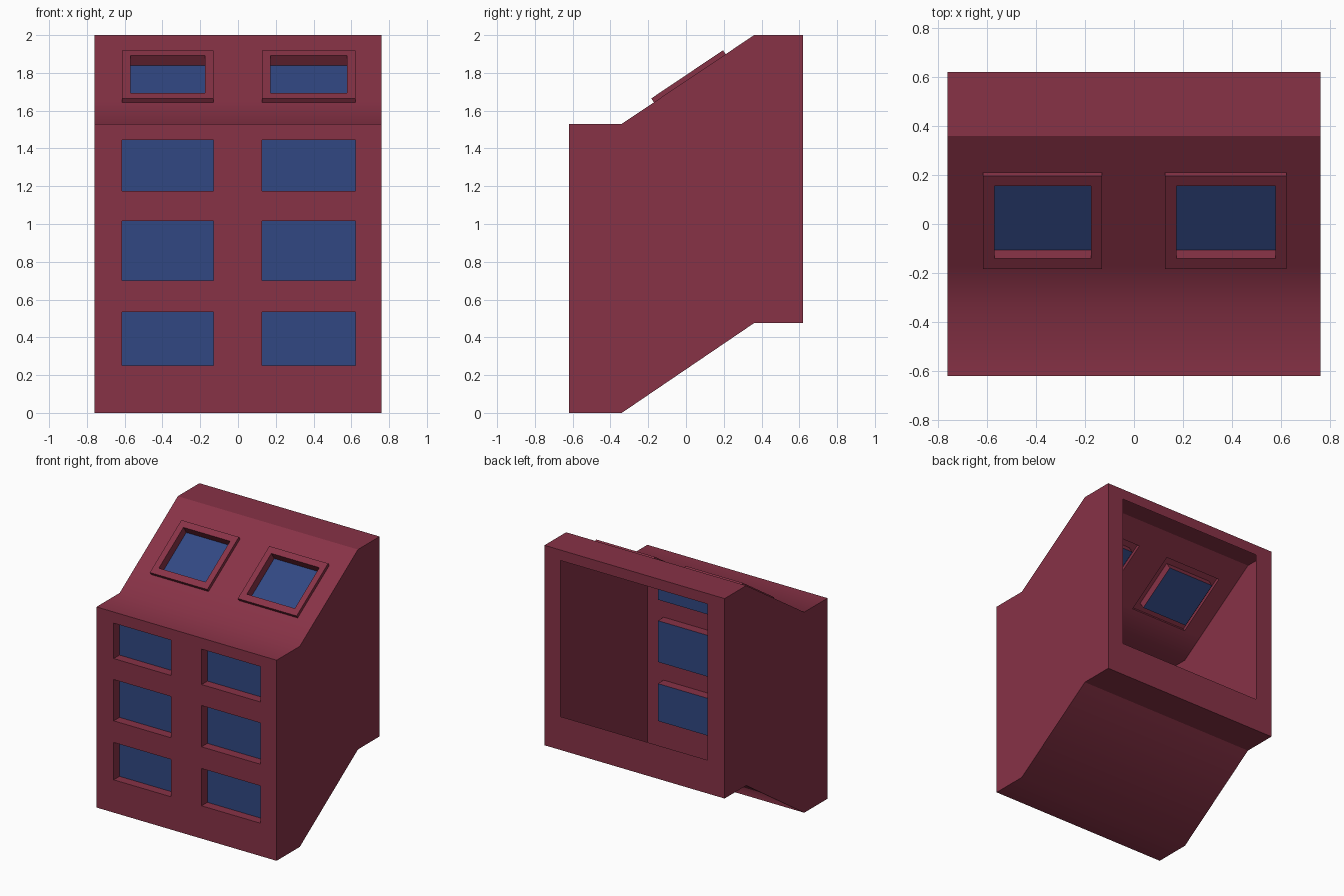
import bpy, bmesh
from mathutils import Vector

if "Cube" in bpy.data.objects:
    bpy.data.objects.remove(bpy.data.objects["Cube"])

def material(name, rgb):
    m = bpy.data.materials.new(name)
    m.diffuse_color = (*rgb, 1)
    m.use_nodes = True
    m.node_tree.nodes["Principled BSDF"].inputs["Base Color"].default_value = m.diffuse_color
    return m

RED = material("dark red", (0.245, 0.032, 0.062))
BLUE = material("glass blue", (0.031, 0.064, 0.226))

def finish(bm, name, mat):
    mesh = bpy.data.meshes.new(name)
    bm.to_mesh(mesh)
    bm.free()
    mesh.materials.append(mat)
    obj = bpy.data.objects.new(name, mesh)
    bpy.context.collection.objects.link(obj)

def rect(x0, x1, p0, p1, offset=Vector((0, 0, 0))):
    """Four corners, counter-clockwise from outside; p0 and p1 are (y, z)."""
    pts = ((x0, *p0), (x1, *p0), (x1, *p1), (x0, *p1))
    return [Vector(p) + offset for p in pts]

def loft(bm, rings):
    vs = [[bm.verts.new(p) for p in r] for r in rings]
    for a, b in zip(vs, vs[1:]):
        for i in range(4):
            k = (i + 1) % 4
            bm.faces.new((a[i], a[k], b[k], b[i]))

def pane(name, corners):
    bm = bmesh.new()
    bm.faces.new([bm.verts.new(p) for p in corners])
    finish(bm, name, BLUE)

# Side profile (y, z), walked up the front, over the roof and down the back
XS = [-0.76, -0.615, -0.13, 0.127, 0.623, 0.76]
PROFILE = [(-0.62, z) for z in (0, 0.25, 0.535, 0.70, 1.015, 1.175, 1.445, 1.53)]
PROFILE += [(-0.34, 1.53), (-0.17, 1.644), (0.21, 1.899), (0.36, 2.0)]
PROFILE += [(0.62, z) for z in (2.0, 1.92, 0.73, 0.475)]
PROFILE += [(0.36, 0.475), (-0.34, 0)]
WINDOW_ROWS, SKYLIGHT_ROW, BACK_ROW = (1, 3, 5), 9, 13
COLUMNS = (1, 3)

# Thin outer shell with holes for windows, skylights and the open back
bm = bmesh.new()
grid = [[bm.verts.new((x, y, z)) for x in XS] for y, z in PROFILE]
n = len(grid)
for j in range(n):
    a, b = grid[j], grid[(j + 1) % n]
    for i in range(5):
        hole = (j in WINDOW_ROWS + (SKYLIGHT_ROW,) and i in COLUMNS) or \
               (j == BACK_ROW and 1 <= i <= 3)
        if not hole:
            bm.faces.new((a[i], a[i + 1], b[i + 1], b[i])).smooth = True
bm.faces.new([r[0] for r in grid])
bm.faces.new([r[-1] for r in reversed(grid)])
# Only the lower roof crease is softly shaded
for e in bm.edges:
    u, v = (w.co for w in e.verts)
    e.smooth = abs(u.y + 0.34) < 1e-4 and abs(v.y + 0.34) < 1e-4 and abs(u.x - v.x) > 0.01
finish(bm, "building_shell", RED)

# Recessed front windows
bm = bmesh.new()
for j in WINDOW_ROWS:
    for i in COLUMNS:
        outer = rect(XS[i], XS[i + 1], PROFILE[j], PROFILE[j + 1])
        inner = [p + Vector((0, 0.07, 0)) for p in outer]
        loft(bm, [outer, inner])
        pane("window_glass", inner)
finish(bm, "window_recesses", RED)

# Raised skylight frames with sunken glass
bm = bmesh.new()
p0, p1 = Vector(PROFILE[9]), Vector(PROFILE[10])
d = (p1 - p0).normalized()
normal = Vector((0, -d.y, d.x))
for i in COLUMNS:
    x0, x1 = XS[i], XS[i + 1]
    base = rect(x0, x1, p0, p1)
    top = [p + normal * 0.025 for p in base]
    inner = rect(x0 + 0.046, x1 - 0.045, p0 + d * 0.052, p1 - d * 0.05, normal * 0.025)
    glass = [p - normal * 0.063 for p in inner]
    loft(bm, [base, top, inner, glass])
    pane("skylight_glass", glass)
finish(bm, "skylight_frames", RED)
